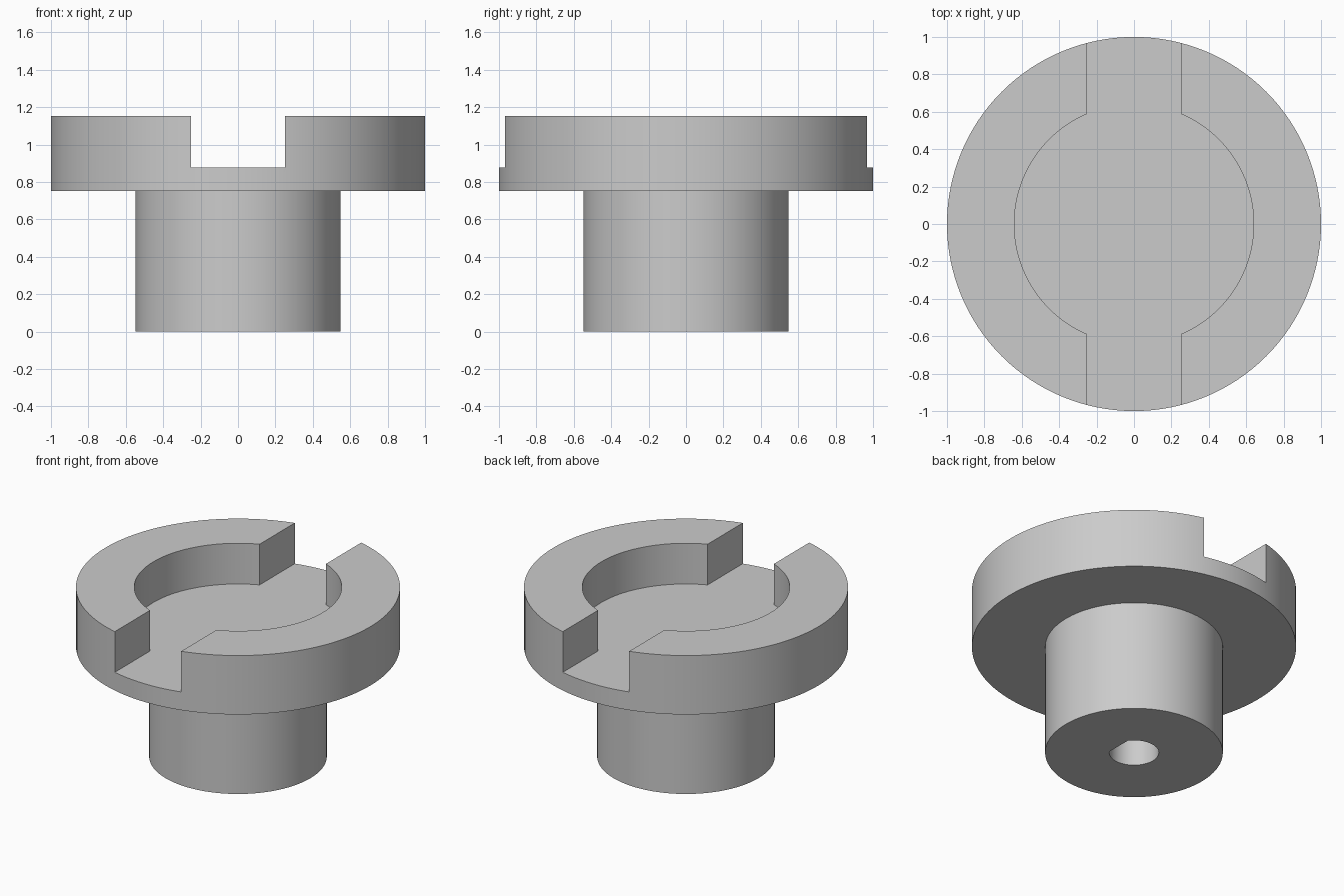
import bpy
import bmesh
from math import asin, cos, sin, pi, tau

SEGMENTS = 128
STEM_R, FLANGE_R, RECESS_R, BORE_R = 0.548, 1.0, 0.64, 0.153
FLANGE_Z, FLOOR_Z, TOP_Z = 0.752, 0.876, 1.153
SLOT_HALF, FLAT_X, BORE_DEPTH = 0.25, 0.125, 0.6

cube = bpy.data.objects.get("Cube")
if cube:
    bpy.data.objects.remove(cube, do_unlink=True)

grey = bpy.data.materials.new("plain_grey")
grey.use_nodes = True
colour = (0.6, 0.6, 0.6, 1)
grey.diffuse_color = colour
grey.node_tree.nodes["Principled BSDF"].inputs["Base Color"].default_value = colour


def finish(name, bm):
    bmesh.ops.recalc_face_normals(bm, faces=bm.faces[:])
    mesh = bpy.data.meshes.new(name)
    bm.to_mesh(mesh)
    bm.free()
    mesh.materials.append(grey)
    obj = bpy.data.objects.new(name, mesh)
    bpy.context.collection.objects.link(obj)
    return obj


def arc(radius, start, end, steps):
    angles = [start + (end - start) * i / steps for i in range(steps + 1)]
    return [(radius * cos(a), radius * sin(a)) for a in angles]


def prism(name, outline, low, high):
    """Extrude a flat outline between two heights."""
    bm = bmesh.new()
    face = bm.faces.new([bm.verts.new((x, y, low)) for x, y in outline])
    extruded = bmesh.ops.extrude_face_region(bm, geom=[face], use_keep_orig=True)
    top = [v for v in extruded["geom"] if isinstance(v, bmesh.types.BMVert)]
    bmesh.ops.translate(bm, verts=top, vec=(0, 0, high - low))
    return finish(name, bm)


def lathe(name, profile):
    """Stack rings of the given radius and height, closed by flat caps."""
    bm = bmesh.new()
    rings = [[bm.verts.new((x, y, z)) for x, y in arc(r, 0, tau, SEGMENTS)[:-1]]
             for r, z in profile]
    for a, b in zip(rings, rings[1:]):
        for i in range(SEGMENTS):
            j = (i + 1) % SEGMENTS
            bm.faces.new((a[i], a[j], b[j], b[i]))
    bm.faces.new(rings[0])
    bm.faces.new(rings[-1])
    return finish(name, bm)


# Stem and flange turned as one solid
hub = lathe("flanged_hub", [(STEM_R, 0), (STEM_R, FLANGE_Z),
                            (FLANGE_R, FLANGE_Z), (FLANGE_R, TOP_Z)])

# Round recess joined with the slot that runs front to back
corner = asin(SLOT_HALF / RECESS_R)
right_arc = arc(RECESS_R, corner - pi / 2, pi / 2 - corner, 48)
half = [(SLOT_HALF, -1.2)] + right_arc + [(SLOT_HALF, 1.2)]
recess_outline = half + [(-x, -y) for x, y in half]
recess = prism("recess_cutter", recess_outline, FLOOR_Z, TOP_Z + 0.2)

# Blind bore with one flat side
flat = pi / 2 - asin(FLAT_X / BORE_R)
bore = prism("bore_cutter", arc(BORE_R, flat, tau - flat, 48), -0.2, BORE_DEPTH)

# Cut both openings, keeping only the finished hub
for cutter in (recess, bore):
    cutter.hide_render = True
    cut = hub.modifiers.new(cutter.name, 'BOOLEAN')
    cut.operation = 'DIFFERENCE'
    cut.solver = 'EXACT'
    cut.object = cutter
bpy.context.view_layer.update()
graph = bpy.context.evaluated_depsgraph_get()
cut_mesh = bpy.data.meshes.new_from_object(hub.evaluated_get(graph))
hub.modifiers.clear()
hub.data = cut_mesh
for cutter in (recess, bore):
    bpy.data.objects.remove(cutter, do_unlink=True)

# Smooth round walls, sharp edges
bpy.ops.object.select_all(action='DESELECT')
hub.select_set(True)
bpy.context.view_layer.objects.active = hub
bpy.ops.object.shade_smooth_by_angle(angle=pi / 6)
